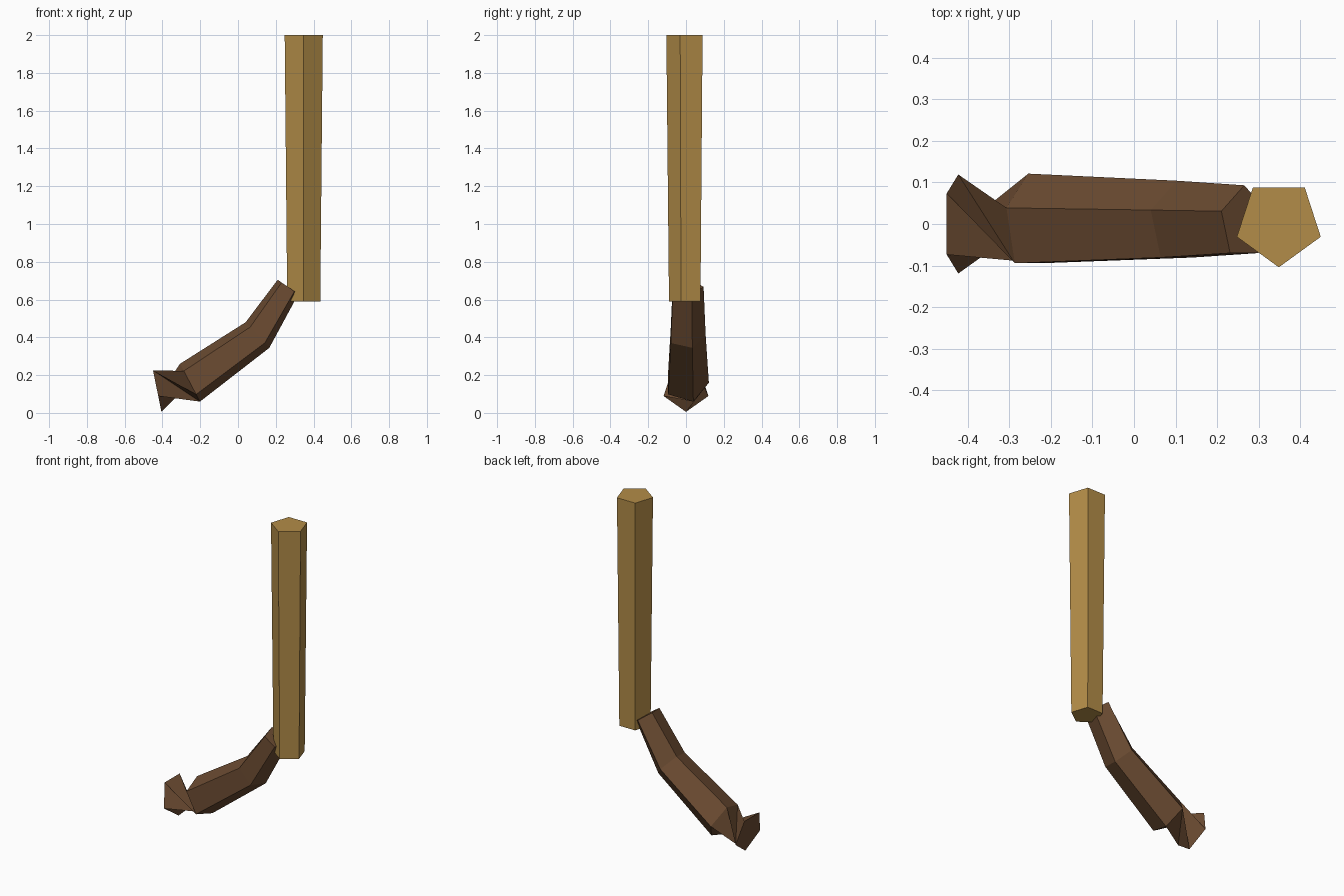
import bpy, bmesh
from math import sin, cos, radians
from mathutils import Vector

if "Cube" in bpy.data.objects:
    bpy.data.objects.remove(bpy.data.objects["Cube"])

SIDES = 5


def material(name, color):
    m = bpy.data.materials.new(name)
    m.diffuse_color = (*color, 1)
    m.use_nodes = True
    m.node_tree.nodes["Principled BSDF"].inputs["Base Color"].default_value = m.diffuse_color
    return m


def ring(bm, center, u, v, ru, rv, start):
    """Five-sided loop around center in the plane of u and v."""
    verts = []
    for i in range(SIDES):
        a = radians(start + 360 / SIDES * i)
        verts.append(bm.verts.new(center + u * ru * cos(a) + v * rv * sin(a)))
    return verts


def bridge(bm, a, b, split=False):
    for i in range(SIDES):
        j = (i + 1) % SIDES
        if split:
            bm.faces.new((a[i], a[j], b[i]))
            bm.faces.new((a[j], b[j], b[i]))
        else:
            bm.faces.new((a[i], a[j], b[j], b[i]))


def finish(bm, name, mat):
    me = bpy.data.meshes.new(name)
    bm.to_mesh(me)
    bm.free()
    me.materials.append(mat)
    ob = bpy.data.objects.new(name, me)
    bpy.context.collection.objects.link(ob)


wood = material("light wood", (0.45, 0.265, 0.065))
bark = material("dark brown", (0.15, 0.072, 0.032))
X, Y, Z = Vector((1, 0, 0)), Vector((0, 1, 0)), Vector((0, 0, 1))

# Upright shaft, slightly wider at the top
bm = bmesh.new()
low = ring(bm, Vector((0.348, 0.002, 0.59)), X, Y, 0.092, 0.092, -90)
top = ring(bm, Vector((0.348, 0.002, 2.0)), X, Y, 0.106, 0.106, -90)
bridge(bm, low, top)
bm.faces.new(low[::-1])
bm.faces.new(top)
finish(bm, "shaft", wood)

# Bent arm with a pinched, half-turned toe at its lower end
# x, z of centre; direction of the loop's upper side (x, z); half sizes; start angle
LOOPS = [
    (-0.430, 0.000, 0.127, -0.045, 0.220, 0.125, 0.124, 198),
    (-0.254, 0.002, 0.160, -0.105, 0.200, 0.119, 0.119, 0),
    (0.103, 0.002, 0.412, -0.125, 0.135, 0.102, 0.097, 0),
    (0.265, 0.003, 0.667, -0.110, 0.075, 0.090, 0.070, 0),
]
bm = bmesh.new()
loops = []
for x, y, z, nx, nz, ry, rn, start in LOOPS:
    up = Vector((nx, 0, nz)).normalized()
    loops.append(ring(bm, Vector((x, y, z)), Y, up, ry, rn, start))
for k in range(3):
    bridge(bm, loops[k], loops[k + 1], split=(k == 0))
bm.faces.new(loops[0][::-1])
bm.faces.new(loops[-1])
finish(bm, "bent_arm", bark)
